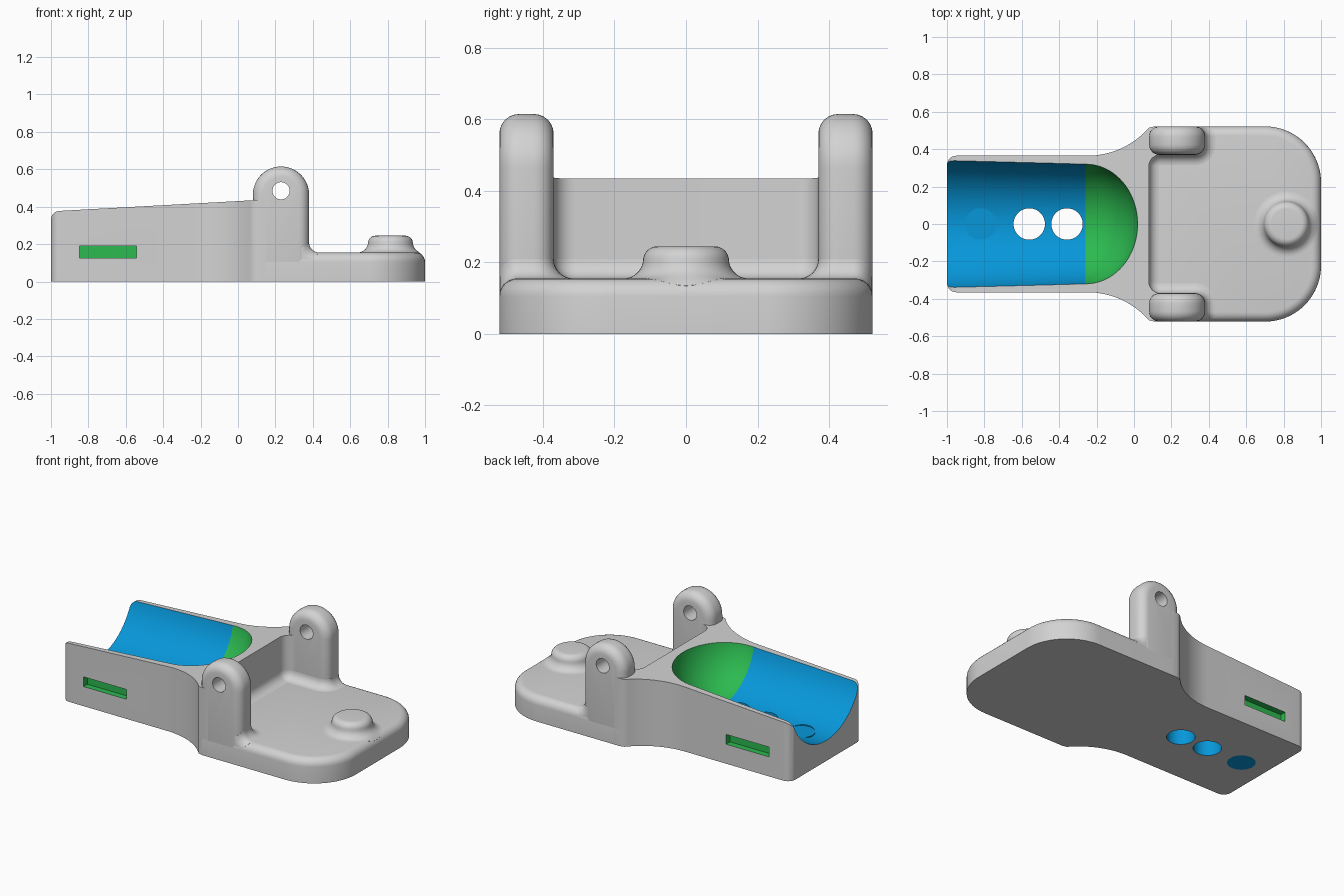
import bpy, bmesh, math
from mathutils import Matrix

if "Cube" in bpy.data.objects:
    bpy.data.objects.remove(bpy.data.objects["Cube"])

BASE = 0.155          # height of the low plate
AXIS_Z = 0.49         # height of the trough axis


def material(name, rgb):
    m = bpy.data.materials.new(name)
    m.diffuse_color = (*rgb, 1)
    m.use_nodes = True
    m.node_tree.nodes["Principled BSDF"].inputs["Base Color"].default_value = m.diffuse_color
    return m


MATS = [material("light grey", (0.65, 0.65, 0.65)),
        material("blue", (0.002, 0.31, 0.70)),
        material("green", (0.025, 0.49, 0.08))]


def arc(cx, cy, r, a0, a1, n=12):
    angles = [math.radians(a0 + (a1 - a0) * i / n) for i in range(n + 1)]
    return [(cx + r * math.cos(a), cy + r * math.sin(a)) for a in angles]


def rim_drop(v):
    """How far the rounded plate rim falls, v being the distance past its start."""
    v = min(max(v, 0), 0.0499)
    return 0.05 - math.sqrt(0.05 ** 2 - v * v)


def mirrored(half):
    """Close a half outline over the x axis."""
    return half + [(x, -y) for x, y in reversed(half)]


def make(name, bm, mat=0):
    bmesh.ops.remove_doubles(bm, verts=bm.verts, dist=1e-5)
    bmesh.ops.recalc_face_normals(bm, faces=bm.faces)
    me = bpy.data.meshes.new(name)
    for m in MATS:
        me.materials.append(m)
    if mat is not None:
        for f in bm.faces:
            f.material_index = mat
    bm.to_mesh(me)
    bm.free()
    ob = bpy.data.objects.new(name, me)
    bpy.context.collection.objects.link(ob)
    return ob


def prism(name, lower, upper, mat=0):
    bm = bmesh.new()
    a = [bm.verts.new(p) for p in lower]
    b = [bm.verts.new(p) for p in upper]
    n = len(a)
    bm.faces.new(a)
    bm.faces.new(b)
    for i in range(n):
        j = (i + 1) % n
        bm.faces.new((a[i], a[j], b[j], b[i]))
    return make(name, bm, mat)


def cylinder(name, r, depth, pos, mat, rot=Matrix()):
    bm = bmesh.new()
    bmesh.ops.create_cone(bm, cap_ends=True, segments=48, radius1=r, radius2=r,
                          depth=depth, matrix=Matrix.Translation(pos) @ rot)
    return make(name, bm, mat)


def apply(ob, mod):
    bpy.ops.object.select_all(action='DESELECT')
    bpy.context.view_layer.objects.active = ob
    ob.select_set(True)
    bpy.ops.object.modifier_apply(modifier=mod.name)


def cut(ob, cutter):
    mod = ob.modifiers.new("cut", 'BOOLEAN')
    mod.operation, mod.solver, mod.object = 'DIFFERENCE', 'EXACT', cutter
    mod.material_mode = 'TRANSFER'
    apply(ob, mod)
    bpy.data.objects.remove(cutter)


def bevel(ob, width, angle=30):
    mod = ob.modifiers.new("bevel", 'BEVEL')
    mod.width, mod.segments = width, 6
    mod.limit_method, mod.angle_limit = 'ANGLE', math.radians(angle)
    apply(ob, mod)


# Sloped rear body with flared sides
half = (arc(-0.95, 0.315, 0.05, 180, 90, 8)
        + arc(-0.25, 0.803, 0.438, -90, -41.1, 14)
        + [(0.11, 0.522), (0.15, 0.522), (0.15, 0.37)]
        + arc(0.14, 0.31, 0.06, 90, 180, 8))
outline = mirrored(half)
body = prism("rear_body", [(x, y, 0) for x, y in outline],
             [(x, y, 0.375 + 0.055 * (x + 1)) for x, y in outline])

# Round off the top edge of the rear end
corner = arc(-0.952, 0.3298, 0.048, 180, 93.15, 8) + [(-0.952, 0.45), (-1.05, 0.45), (-1.05, 0.3298)]
cut(body, prism("corner_cutter", [(x, -0.6, z) for x, z in corner],
                [(x, 0.6, z) for x, z in corner]))

# Trough cutter: tapered blue channel with a rounded green end
rings = [(-1.2, 0.3665), (-0.26, 0.3285)]
for i in range(1, 20):
    t = math.pi / 2 * i / 20
    rings.append((-0.26 + 0.284 * math.sin(t), 0.3285 * math.cos(t)))
bm = bmesh.new()
N = 96
loops = [[bm.verts.new((x, r * math.cos(k * math.tau / N),
                        AXIS_Z + r * math.sin(k * math.tau / N)))
          for k in range(N)] for x, r in rings]
bm.faces.new(loops[0]).material_index = 1
for i in range(len(loops) - 1):
    for k in range(N):
        j = (k + 1) % N
        f = bm.faces.new((loops[i][k], loops[i][j], loops[i + 1][j], loops[i + 1][k]))
        f.material_index = 1 if i == 0 else 2
tip = bm.verts.new((0.024, 0, AXIS_Z))
for k in range(N):
    bm.faces.new((loops[-1][k], loops[-1][(k + 1) % N], tip)).material_index = 2
cut(body, make("trough_cutter", bm, None))

# Vertical holes in the trough floor, the rear one plugged
for x in (-0.82, -0.56, -0.358):
    cut(body, cylinder("hole_cutter", 0.084, 0.6, (x, 0, 0.1), 1))
cylinder("floor_plug", 0.084, 0.142, (-0.82, 0, 0.071), 1)

# Shallow side slots
for s in (-1, 1):
    bm = bmesh.new()
    bmesh.ops.create_cube(bm, size=1, matrix=Matrix.Translation((-0.695, s * 0.365, 0.1575))
                          @ Matrix.Diagonal((0.306, 0.08, 0.063, 1)))
    cut(body, make("slot_cutter", bm, 2))

# Low front plate with rounded corners and a rounded top rim
half = [(0.05, 0.42), (0.11, 0.522)] + arc(0.70, 0.222, 0.30, 90, 0, 20)
outline = mirrored(half)
bm = bmesh.new()
bottom = bm.faces.new([bm.verts.new((x, y, 0)) for x, y in outline])
ext = bmesh.ops.extrude_face_region(bm, geom=[bottom], use_keep_orig=True)
top = [v for v in ext["geom"] if isinstance(v, bmesh.types.BMVert)]
bmesh.ops.translate(bm, verts=top, vec=(0, 0, BASE))
rim = [e for e in bm.edges if all(v.co.z > 0.1 for v in e.verts)]
bmesh.ops.bevel(bm, geom=rim, offset=0.05, segments=6, profile=0.5, affect='EDGES')
make("front_plate", bm)

# Pair of rounded hinge ears with pin holes
profile = [(0.08, 0.03)] + arc(0.23, 0.465, 0.15, 180, 0, 28) + [(0.38, 0.03)]
for s, side in ((-1, "front"), (1, "back")):
    ear = prism(side + "_hinge_ear", [(x, s * 0.37, z) for x, z in profile],
                [(x, s * 0.522, z) for x, z in profile])
    bevel(ear, 0.055)
    cut(ear, cylinder("pin_cutter", 0.046, 0.4, (0.23, s * 0.445, 0.485), 0,
                      Matrix.Rotation(math.pi / 2, 4, 'X')))

# Concave fillet running around the ears and the step: (x, y, normal x, normal y)
path = [(x, y, 1, 0) for x, y in arc(0.325, 0.467, 0.055, 75, 0, 8)]
for x, y in arc(0.325, 0.425, 0.055, 0, -90, 8):
    path.append((x, y, (x - 0.325) / 0.055, (y - 0.425) / 0.055))
for x, y in arc(0.14, 0.31, 0.06, 90, 180, 8):
    path.append((x, y, (0.14 - x) / 0.06, (0.31 - y) / 0.06))
path += [(x, -y, nx, -ny) for x, y, nx, ny in reversed(path)]
R = 0.055
section = [(-0.02, -0.02), (R, -0.02)]
for i in range(9):
    t = math.pi / 2 * i / 8
    section.append((R * (1 - math.sin(t)), R * (1 - math.cos(t))))
section.append((-0.02, R))
bm = bmesh.new()
loops = [[bm.verts.new((x + nx * d, y + ny * d, BASE + h - rim_drop(abs(y) - 0.472)))
          for d, h in section] for x, y, nx, ny in path]
bm.faces.new(loops[0])
bm.faces.new(loops[-1])
for a, b in zip(loops, loops[1:]):
    for k in range(len(section)):
        j = (k + 1) % len(section)
        bm.faces.new((a[k], a[j], b[j], b[k]))
make("step_fillet", bm)

# Round button on the plate, its flared foot following the plate rim
prof = ([(0, 0.245)] + arc(0.08, 0.205, 0.04, 90, 10, 8)
        + arc(0.175, 0.21, 0.055, 190, 270, 8) + [(0.175, 0.13), (0, 0.13)])
bm = bmesh.new()
verts = [bm.verts.new((r, 0, z)) for r, z in prof]
edges = [bm.edges.new(p) for p in zip(verts, verts[1:])]
bmesh.ops.spin(bm, geom=verts + edges, cent=(0, 0, 0), axis=(0, 0, 1),
               angle=math.tau, steps=48, use_merge=True)
bmesh.ops.translate(bm, verts=bm.verts, vec=(0.815, 0, 0))
for v in bm.verts:
    v.co.z -= rim_drop(v.co.x - 0.95)
make("button", bm)

# Smooth curved surfaces, keep hard edges
bpy.ops.object.select_all(action='SELECT')
bpy.context.view_layer.objects.active = body
bpy.ops.object.shade_smooth_by_angle(angle=math.radians(35))
